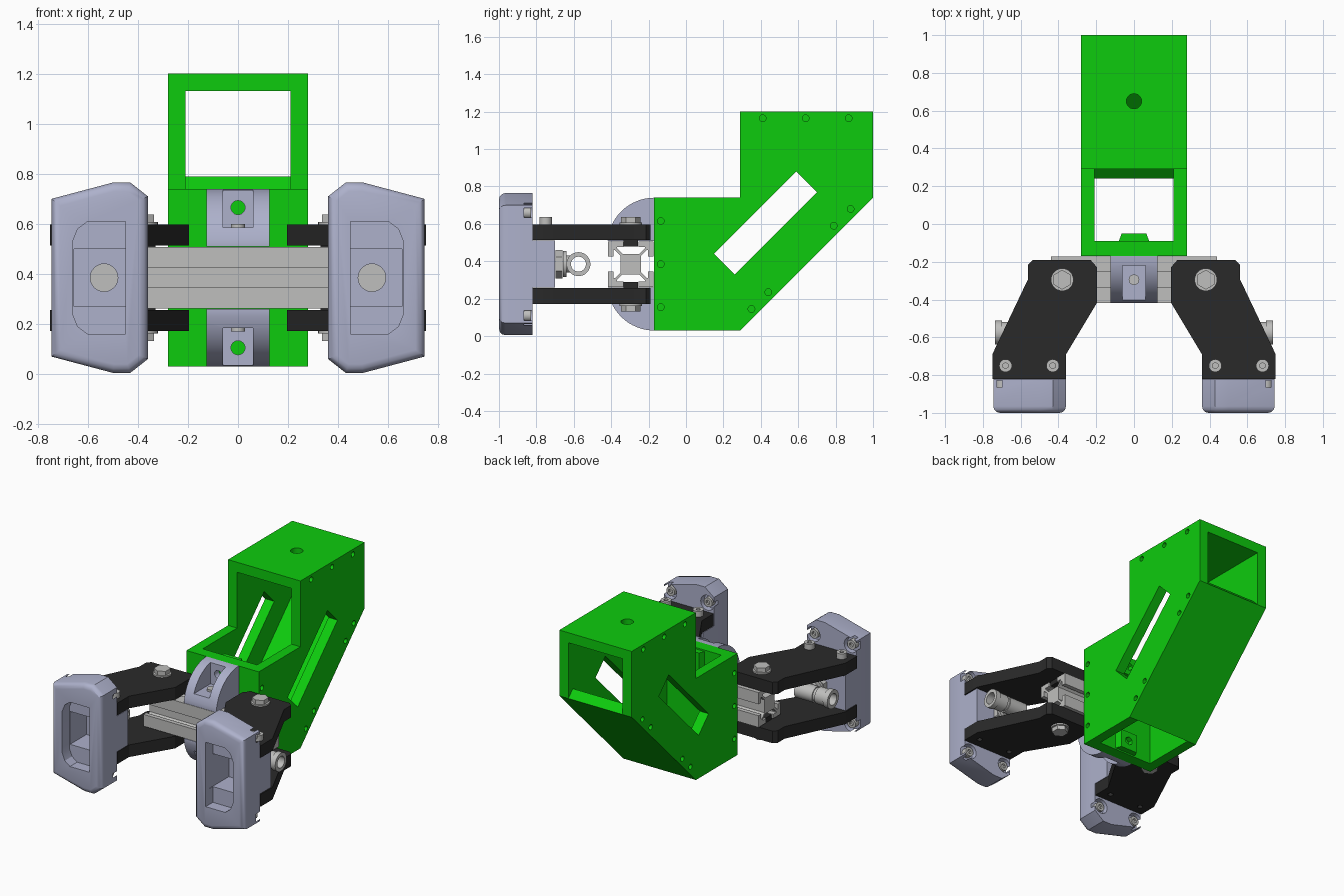
import bpy, bmesh
from math import radians, sin, cos, pi
from mathutils import Vector

cube = bpy.data.objects.get("Cube")
if cube:
    bpy.data.objects.remove(cube, do_unlink=True)


def material(name, rgb):
    m = bpy.data.materials.new(name)
    m.use_nodes = True
    m.diffuse_color = (*rgb, 1)
    m.node_tree.nodes["Principled BSDF"].inputs["Base Color"].default_value = (*rgb, 1)
    return m


GREEN = material("bright green", (0.004, 0.6, 0.004))
LILAC = material("pale lilac", (0.42, 0.44, 0.6))
GREY = material("aluminium grey", (0.52, 0.52, 0.51))
BLACK = material("plate black", (0.023, 0.023, 0.023))
MID = 0.385  # height of the horizontal symmetry plane
parts = []


def finish(name, bm, mat):
    bmesh.ops.recalc_face_normals(bm, faces=bm.faces[:])
    me = bpy.data.meshes.new(name)
    bm.to_mesh(me)
    bm.free()
    me.materials.append(mat)
    ob = bpy.data.objects.new(name, me)
    bpy.context.scene.collection.objects.link(ob)
    parts.append(ob)
    return ob


def place(axis, a, b, h):
    """Put profile point (a, b) at position h along an axis."""
    return {"x": (h, a, b), "y": (a, h, b), "z": (a, b, h)}[axis]


def prism(name, pts, axis, lo, hi, mat, front_bevel=0):
    bm = bmesh.new()
    near = [bm.verts.new(place(axis, a, b, lo)) for a, b in pts]
    far = [bm.verts.new(place(axis, a, b, hi)) for a, b in pts]
    cap = bm.faces.new(near)
    bm.faces.new(far[::-1])
    for i in range(len(pts)):
        j = (i + 1) % len(pts)
        bm.faces.new((near[j], near[i], far[i], far[j]))
    bmesh.ops.recalc_face_normals(bm, faces=bm.faces[:])
    if front_bevel:
        bmesh.ops.bevel(bm, geom=list(cap.edges), offset=front_bevel, segments=3,
                        profile=0.5, affect='EDGES')
    return finish(name, bm, mat)


def box(name, x, y, z, mat):
    pts = [(x[0], y[0]), (x[1], y[0]), (x[1], y[1]), (x[0], y[1])]
    return prism(name, pts, "z", z[0], z[1], mat)


def cyl(name, center, r, depth, direction, mat, sides=24, r2=None):
    bm = bmesh.new()
    bmesh.ops.create_cone(bm, cap_ends=True, segments=sides, radius1=r,
                          radius2=r if r2 is None else r2, depth=depth)
    turn = Vector((0, 0, 1)).rotation_difference(Vector(direction))
    for v in bm.verts:
        v.co = turn @ v.co + Vector(center)
    return finish(name, bm, mat)


def cut(ob, cutters, keep=False):
    for c in cutters:
        mod = ob.modifiers.new("cut", 'BOOLEAN')
        mod.operation, mod.solver, mod.object = 'DIFFERENCE', 'EXACT', c
    dg = bpy.context.evaluated_depsgraph_get()
    me = bpy.data.meshes.new_from_object(ob.evaluated_get(dg))
    ob.modifiers.clear()
    ob.data = me
    if not keep:
        for c in cutters:
            parts.remove(c)
            bpy.data.objects.remove(c, do_unlink=True)


X, Y, Z = (1, 0, 0), (0, 1, 0), (0, 0, 1)

# Housing side walls with diagonal slot and screw holes
outline = [(-0.17, 0.03), (0.29, 0.03), (1, 0.74), (1, 1.2), (0.29, 1.2), (0.29, 0.74), (-0.17, 0.74)]
slot = [(0.15, 0.44), (0.26, 0.33), (0.70, 0.77), (0.59, 0.88)]
holes = [(0.41, 1.165), (0.64, 1.165), (0.87, 1.165), (0.88, 0.68), (0.79, 0.59),
         (-0.135, 0.615), (-0.135, MID), (-0.135, 0.155), (0.44, 0.235), (0.35, 0.145)]
for side, s in (("left", 1), ("right", -1)):
    wall = prism("housing_wall_" + side, outline, "x", s * 0.21, s * 0.28, GREEN)
    cut(wall, [prism("cutter", slot, "x", -0.4, 0.4, GREEN)] +
        [cyl("cutter", (s * 0.25, y, z), 0.018, 0.3, X, GREEN, 16) for y, z in holes])

# Housing cross panels
box("housing_front_panel", (-0.21, 0.21), (-0.17, -0.09), (0.03, 0.74), GREEN)
top = box("housing_top_panel", (-0.21, 0.21), (0.29, 1), (1.13, 1.2), GREEN)
cut(top, [cyl("cutter", (0, 0.65, 1.16), 0.04, 0.3, Z, GREEN)])
ramp = prism("housing_sloped_panel", [(0.29, 0.03), (1, 0.74), (0.95, 0.79), (0.24, 0.08)],
             "x", -0.21, 0.21, GREEN)
slope, normal = Vector((0, 1, 1)).normalized(), Vector((0, 1, -1)).normalized()
hub = Vector((0, 0.62, 0.41))
ring = [hub + 0.12 * (cos(i * pi / 3) * Vector(X) + sin(i * pi / 3) * slope) for i in range(6)]
cut(ramp, [cyl("cutter", hub, 0.06, 0.3, normal, GREEN, 32)] +
    [cyl("cutter", p, 0.014, 0.3, normal, GREEN, 12) for p in ring])

# Slotted aluminium crossbar
h = 0.122
quarter = [(h, h), (0.04, h), (0.04, 0.092), (0.075, 0.092), (0.075, 0.085), (0.045, 0.055)]
quarter += [(-a, b) for a, b in reversed(quarter[1:])]
section = []
for k in range(4):
    for a, b in quarter:
        for _ in range(k):
            a, b = -b, a
        section.append((a - 0.295, b + MID))
bar = prism("crossbar", section, "x", -0.44, 0.44, GREY)
cut(bar, [cyl("cutter", (0, -0.295, MID), 0.028, 1.2, X, GREY)])

# Rounded clamps and nut bosses above and below the crossbar
for level, t in (("upper", 1), ("lower", -1)):
    def up(z):
        return MID + t * (z - MID)
    arc = [(-0.17 - 0.25 * sin(i * pi / 32), up(0.49 + 0.25 * cos(i * pi / 32))) for i in range(16)]
    clamp = prism(level + "_clamp", arc + [(-0.418, up(0.509)), (-0.17, up(0.509))],
                  "x", -0.125, 0.125, LILAC)
    cut(clamp, [box("cutter", (-0.06, 0.06), (-0.6, -0.22), (up(0.585), up(0.9)), LILAC),
                cyl("cutter", (0, -0.2, up(0.665)), 0.028, 0.2, Y, LILAC)])
    cyl(level + "_clamp_bolt", (0, -0.295, up(0.59)), 0.028, 0.02, Z, GREY)
    boss = prism(level + "_nut_boss", [(-0.08, -0.09), (0.08, -0.09), (0.065, -0.05), (-0.065, -0.05)],
                 "z", up(0.6), up(0.73), GREEN)
    cut(boss, [cyl("cutter", (0, -0.06, up(0.665)), 0.03, 0.05, Y, GREEN, 6)])

arm = [(0.23, -0.19), (0.535, -0.19), (0.56, -0.215), (0.56, -0.29), (0.75, -0.69), (0.75, -0.82),
       (0.36, -0.82), (0.36, -0.69), (0.195, -0.415), (0.195, -0.23)]
foot_outline = [(0.36, 0.71), (0.43, 0.765), (0.50, 0.765), (0.745, 0.70),
                (0.745, 0.07), (0.50, 0.005), (0.43, 0.005), (0.36, 0.06)]
recess = [(0.45, 0.16), (0.60, 0.16), (0.64, 0.19), (0.66, 0.24)]
recess += [(x, 2 * MID - z) for x, z in reversed(recess)]

for side, s in (("left", 1), ("right", -1)):
    def flip(pts):
        return [(s * a, b) for a, b in pts]

    # Arm plates with bolts and sliding nuts
    for level, t in (("upper", 1), ("lower", -1)):
        tag = f"{side}_{level}_"
        plate = prism(tag + "arm_plate", flip(arm), "z", MID + t * 0.128, MID + t * 0.213, BLACK)
        if t < 0:
            cut(plate, [cyl("cutter", (s * x, -0.75, 0.2), 0.018, 0.3, Z, BLACK, 16)
                        for x in (0.43, 0.68)])
        cyl(tag + "washer", (s * 0.38, -0.295, MID + t * 0.217), 0.06, 0.012, Z, GREY)
        cyl(tag + "hex_bolt", (s * 0.38, -0.295, MID + t * 0.235), 0.052, 0.034, Z, GREY, 6)
        box(tag + "slot_nut", (s * 0.33, s * 0.43), (-0.333, -0.257),
            (MID + t * 0.095, MID + t * 0.13), BLACK)
    for i, x in enumerate((0.43, 0.68)):
        screw = cyl(f"{side}_arm_screw_{i}", (s * x, -0.75, 0.617), 0.034, 0.04, Z, GREY)
        cut(screw, [cyl("cutter", (s * x, -0.75, 0.637), 0.016, 0.03, Z, GREY, 6)])

    # Gripper foot with stepped recess and rear mounting block
    foot = prism(side + "_foot", flip(foot_outline), "y", -1, -0.822, LILAC, 0.035)
    block = box(side + "_foot_block", (s * 0.36, s * 0.745), (-0.822, -0.7), (0.26, 0.51), LILAC)
    deep = box("cutter", (s * 0.447, s * 0.655), (-0.96, -0.74), (0.27, 0.50), LILAC)
    cut(foot, [deep], keep=True)
    cut(block, [deep, cyl("cutter", (s * 0.535, -0.72, MID), 0.055, 0.2, Y, LILAC, 32)])
    corners = [(x, z) for x in (0.41, 0.70) for z in (0.11, 0.66)]
    cut(foot, [prism("cutter", flip(recess), "y", -1.1, -0.92, LILAC)] +
        [cyl("cutter", (s * x, -0.82, z), 0.052, 0.09, Y, LILAC) for x, z in corners])
    for i, (x, z) in enumerate(corners):
        screw = cyl(f"{side}_foot_screw_{i}", (s * x, -0.848, z), 0.032, 0.04, Y, GREY)
        cut(screw, [cyl("cutter", (s * x, -0.828, z), 0.016, 0.03, Y, GREY, 6)])

    # Elbow hose fitting behind the foot
    cyl(side + "_fitting_nut", (s * 0.535, -0.68, MID), 0.076, 0.038, Y, GREY, 6)
    cyl(side + "_fitting_flange", (s * 0.535, -0.648, MID), 0.07, 0.018, Y, GREY)
    cyl(side + "_fitting_neck", (s * 0.535, -0.63, MID), 0.045, 0.03, Y, GREY)
    for label, lo, hi, r in (("body", 0.47, 0.61, 0.055), ("groove", 0.61, 0.63, 0.048),
                             ("sleeve", 0.63, 0.70, 0.057), ("collar", 0.70, 0.735, 0.064)):
        c = (s * (lo + hi) / 2, -0.575, MID)
        tube = cyl(f"{side}_fitting_{label}", c, r, hi - lo, X, GREY, 32)
        cut(tube, [cyl("cutter", c, 0.04, 0.3, X, GREY, 32)])

# Smooth shading on round parts, crisp edges elsewhere
bpy.ops.object.select_all(action='DESELECT')
for ob in parts:
    ob.select_set(True)
bpy.context.view_layer.objects.active = parts[0]
bpy.ops.object.shade_smooth_by_angle(angle=radians(30))
